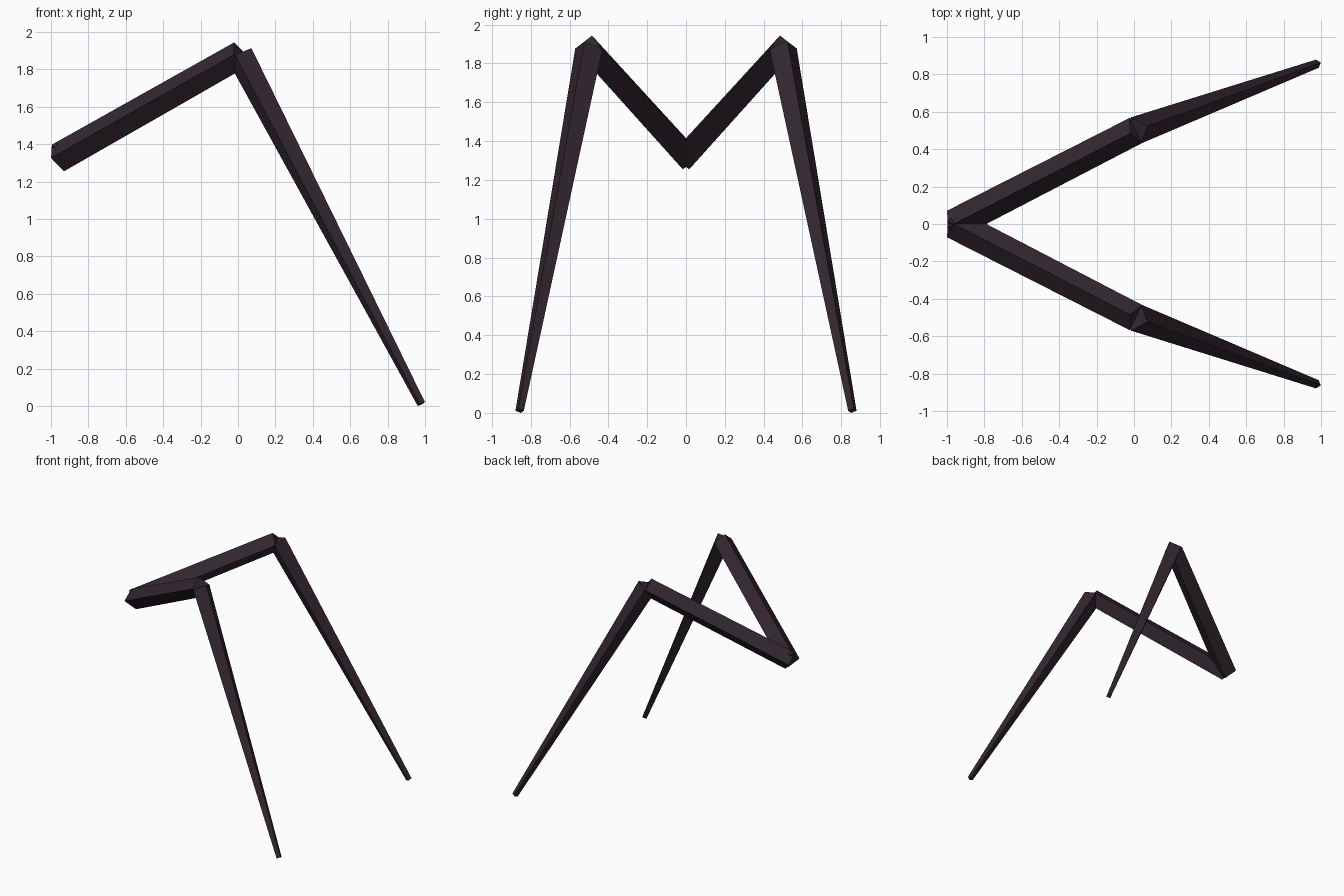
import bpy, bmesh
from mathutils import Vector

if "Cube" in bpy.data.objects:
    bpy.data.objects.remove(bpy.data.objects["Cube"])

dark = bpy.data.materials.new("dark_plum")
dark.diffuse_color = (0.033, 0.020, 0.030, 1.0)
dark.use_nodes = True
dark.node_tree.nodes["Principled BSDF"].inputs["Base Color"].default_value = dark.diffuse_color


def limb(name, start, end, r_start, r_end):
    """Tapered four-sided bar with one edge pointing up."""
    a, b = Vector(start), Vector(end)
    axis = (b - a).normalized()
    side = Vector((0, 0, 1)).cross(axis).normalized()
    up = axis.cross(side)
    bm = bmesh.new()
    rings = [[bm.verts.new(c + d * r) for d in (up, side, -up, -side)]
             for c, r in ((a, r_start), (b, r_end))]
    bm.faces.new(rings[0])
    bm.faces.new(rings[1])
    for i in range(4):
        j = (i + 1) % 4
        bm.faces.new((rings[0][i], rings[0][j], rings[1][j], rings[1][i]))
    bmesh.ops.recalc_face_normals(bm, faces=bm.faces)
    mesh = bpy.data.meshes.new(name)
    bm.to_mesh(mesh)
    bm.free()
    mesh.materials.append(dark)
    bpy.context.collection.objects.link(bpy.data.objects.new(name, mesh))


# Mirrored pair of jointed legs: thick upper bar, slim lower bar
for label, s in (("front", -1), ("back", 1)):
    knee = (0.01, 0.50 * s, 1.877)
    limb(label + "_upper_leg", (-0.963, 0, 1.326), knee, 0.08, 0.075)
    limb(label + "_lower_leg", knee, (0.98, 0.857 * s, 0.011), 0.075, 0.023)
